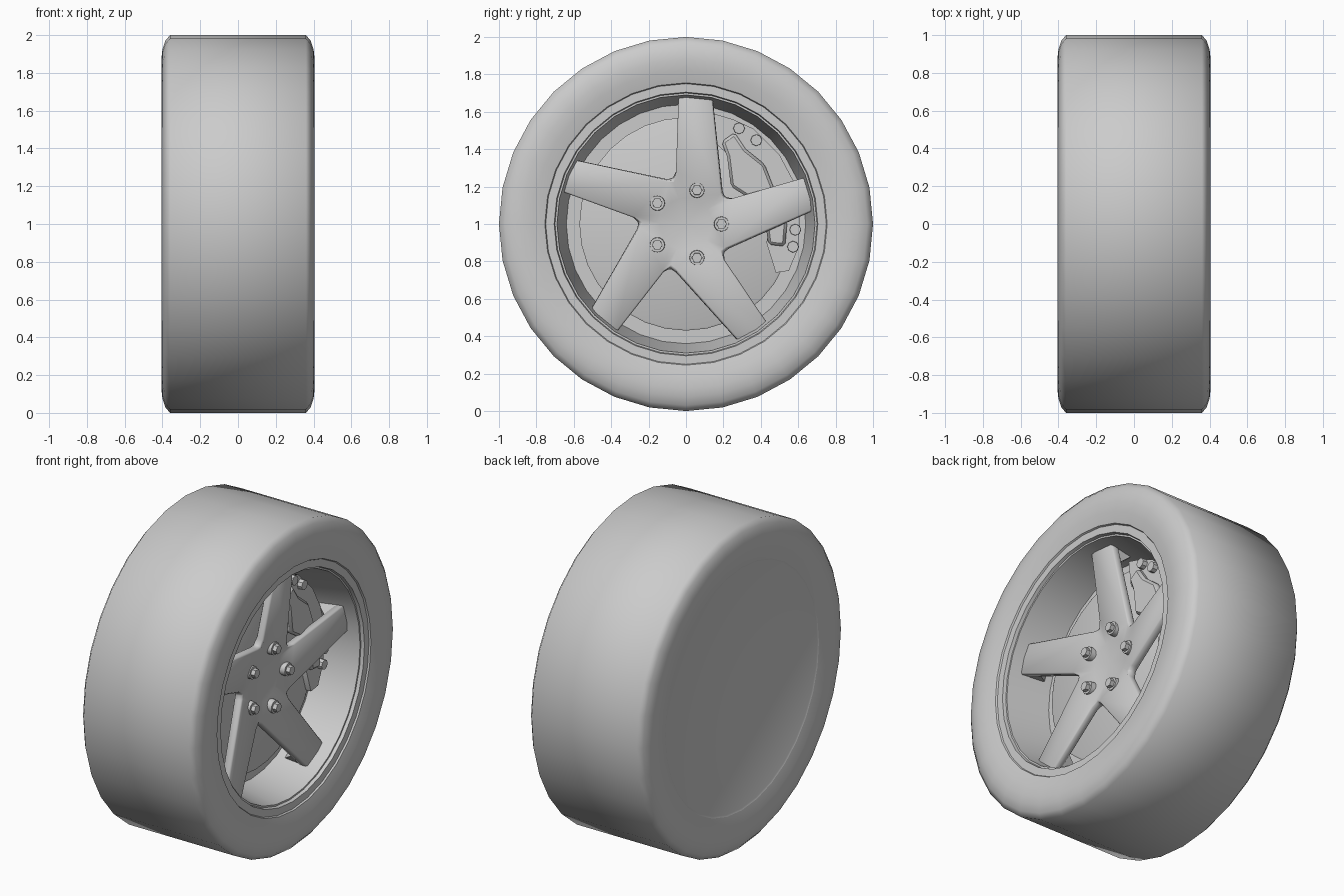
import bpy, bmesh, math
from mathutils import Vector, Matrix

cube = bpy.data.objects.get("Cube")
if cube:
    bpy.data.objects.remove(cube, do_unlink=True)

grey = bpy.data.materials.new("plain_grey")
grey.use_nodes = True
GREY = (0.6, 0.6, 0.6, 1)
grey.diffuse_color = GREY
grey.node_tree.nodes["Principled BSDF"].inputs["Base Color"].default_value = GREY
AXLE = Vector((0, 0, 1))
STEP = math.radians(72)


def finish(name, bm, angle=35):
    """Turn a bmesh into a shaded object on the axle."""
    bmesh.ops.recalc_face_normals(bm, faces=bm.faces)
    mesh = bpy.data.meshes.new(name)
    bm.to_mesh(mesh)
    bm.free()
    obj = bpy.data.objects.new(name, mesh)
    obj.location = AXLE
    mesh.materials.append(grey)
    bpy.context.collection.objects.link(obj)
    bpy.ops.object.select_all(action="DESELECT")
    obj.select_set(True)
    bpy.context.view_layer.objects.active = obj
    bpy.ops.object.shade_smooth_by_angle(angle=math.radians(angle))
    return obj


def lathe(name, profile, segments=32, angle=35):
    """Revolve (x, radius) points about the axle."""
    bm = bmesh.new()
    verts = [bm.verts.new((x, 0, r)) for x, r in profile]
    edges = [bm.edges.new(pair) for pair in zip(verts, verts[1:])]
    bmesh.ops.spin(bm, geom=verts + edges, cent=(0, 0, 0), axis=(1, 0, 0),
                   angle=math.tau, steps=segments, use_duplicate=False)
    bmesh.ops.remove_doubles(bm, verts=bm.verts, dist=0.0005)
    return finish(name, bm, angle)


def prism(bm, outline, x0, x1):
    """Extrude a (y, z) outline from x0 to x1."""
    face = bm.faces.new([bm.verts.new((x0, y, z)) for y, z in outline])
    out = bmesh.ops.extrude_face_region(bm, geom=[face])["geom"]
    bmesh.ops.translate(bm, vec=(x1 - x0, 0, 0),
                        verts=[v for v in out if isinstance(v, bmesh.types.BMVert)])


def turn(p, k):
    """Rotate a (y, z) point by k spoke steps."""
    c, s = math.cos(k * STEP), math.sin(k * STEP)
    return (p[0] * c - p[1] * s, p[0] * s + p[1] * c)


def polar(r, degrees):
    a = math.radians(degrees)
    return (r * math.cos(a), r * math.sin(a))


# Tyre with bulging sidewalls
side = [(0.36, 1), (0.385, 0.97), (0.4, 0.925), (0.405, 0.88), (0.4, 0.82), (0.385, 0.755)]
lathe("tyre", [(-x, r) for x, r in reversed(side)] + side, angle=60)

# Rim lip, tapered barrel, floor and flat back cover
lathe("rim", [(0.385, 0.755), (0.375, 0.75), (0.375, 0.705), (0.355, 0.70),
              (0.355, 0.69), (0.09, 0.64), (0.09, 0)])
lathe("back_cover", [(-0.385, 0.755), (-0.38, 0.745), (-0.38, 0)])

# Brake disc and its centre hub
lathe("brake_disc", [(0.09, 0.57), (0.125, 0.57), (0.13, 0.56), (0.13, 0)])
lathe("axle_hub", [(0.13, 0.2), (0.17, 0.2), (0.17, 0)], 20)

# Five swept spokes joined around a dished centre
right_tip, left_tip = (0.14, 0.677), (-0.04, 0.69)
right_root, valley, left_root = (0.19, 0.17), (0.2, 0.135), (0.24, 0.135)
bm = bmesh.new()


def point(p):
    r = math.hypot(*p)
    return bm.verts.new((0.205 + 0.08 * (r - 0.24) / 0.45, *p))


for k in range(5):
    outline = [turn(valley, k), turn(right_root, k), turn(right_tip, k),
               turn(left_tip, k), turn(left_root, k + 1), turn(valley, k + 1)]
    v = [point(p) for p in outline]
    ring = [bm.verts.new((0.175, *polar(0.14, 34 + 72 * k + 18 * i))) for i in range(5)]
    bm.faces.new(v[1:5])
    bm.faces.new([ring[0], v[0], v[1]])
    bm.faces.new([ring[4], v[4], v[5]])
    bm.faces.new([ring[0], v[1], ring[1]])
    bm.faces.new([ring[4], ring[3], v[4]])
    bm.faces.new([ring[1], v[1], v[4], ring[3], ring[2]])
    bm.faces.new(ring + [bm.verts.new((0.175, 0, 0))])
bmesh.ops.remove_doubles(bm, verts=bm.verts, dist=0.0005)
spokes = finish("spokes", bm)
thick = spokes.modifiers.new("thickness", "SOLIDIFY")
thick.thickness = 0.05
thick.offset = -1
bevel = spokes.modifiers.new("edge_bevel", "BEVEL")
bevel.width = 0.008
bevel.segments = 1
bevel.limit_method = "ANGLE"
bevel.angle_limit = math.radians(50)

# Tapered feet tying spoke tips to the barrel
bm = bmesh.new()
for k in range(5):
    ends = []
    for y in (left_tip[0], right_tip[0]):
        ends.append([bm.verts.new((x, *turn((y, z), k)))
                     for x, z in ((0.245, 0.55), (0.245, 0.68), (0.14, 0.65), (0.14, 0.635))])
    a, b = ends
    bm.faces.new(a)
    bm.faces.new(b)
    for i in range(4):
        j = (i + 1) % 4
        bm.faces.new((a[i], a[j], b[j], b[i]))
finish("spoke_feet", bm)

# Wheel nuts with collars
bm = bmesh.new()
for k in range(5):
    y, z = turn((0.19, 0), k)
    for radius, depth, x, sides in ((0.042, 0.05, 0.19, 16), (0.03, 0.08, 0.2, 6)):
        spot = Matrix.Translation((x, y, z)) @ Matrix.Rotation(math.pi / 2, 4, "Y")
        bmesh.ops.create_cone(bm, cap_ends=True, segments=sides, radius1=radius,
                              radius2=radius * 0.93, depth=depth, matrix=spot)
finish("wheel_nuts", bm)

# Brake caliper: bracket, raised body and bolts
bm = bmesh.new()
prism(bm, [(0.15, 0.59), (0.25, 0.56), (0.36, 0.51), (0.5, 0.37), (0.58, 0.22),
           (0.61, 0.05), (0.6, -0.13), (0.55, -0.25), (0.48, -0.26), (0.43, -0.1),
           (0.46, 0.05), (0.38, 0.2), (0.25, 0.35), (0.17, 0.42)], 0.12, 0.165)
finish("caliper_bracket", bm)
bm = bmesh.new()
prism(bm, [(0.19, 0.44), (0.26, 0.49), (0.32, 0.4), (0.42, 0.32), (0.49, 0.14),
           (0.54, 0), (0.53, -0.12), (0.44, -0.11), (0.42, 0.04), (0.35, 0.13),
           (0.24, 0.2), (0.22, 0.36)], 0.15, 0.2)
body = finish("caliper_body", bm)
soft = body.modifiers.new("edge_bevel", "BEVEL")
soft.width = 0.015
soft.segments = 1
bm = bmesh.new()
for degrees in (61, 50, -3, -12):
    spot = Matrix.Translation((0.17, *polar(0.585, degrees))) @ Matrix.Rotation(math.pi / 2, 4, "Y")
    bmesh.ops.create_cone(bm, cap_ends=True, segments=8, radius1=0.032,
                          radius2=0.03, depth=0.05, matrix=spot)
finish("caliper_bolts", bm)
